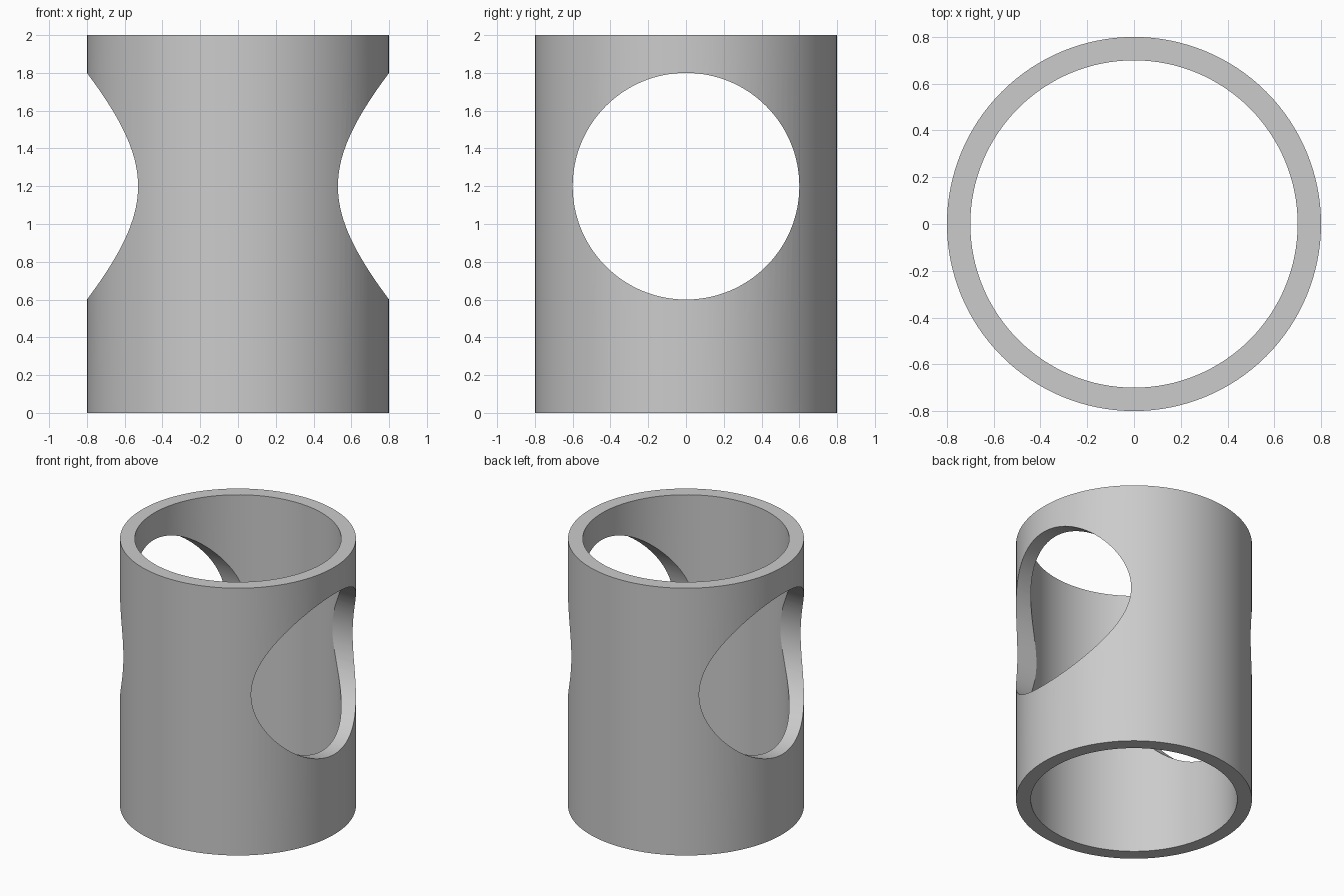
import bpy
import bmesh
from math import pi, radians
from mathutils import Matrix

default = bpy.data.objects.get("Cube")
if default:
    bpy.data.objects.remove(default, do_unlink=True)

HEIGHT, OUTER, INNER = 2.0, 0.8, 0.7
HOLE_RADIUS, HOLE_HEIGHT = 0.6, 1.2
SIDES = 128

grey = bpy.data.materials.new("plain grey")
grey.use_nodes = True
colour = (0.6, 0.6, 0.6, 1)
grey.diffuse_color = colour
grey.node_tree.nodes["Principled BSDF"].inputs["Base Color"].default_value = colour


def add_object(name, bm):
    bmesh.ops.recalc_face_normals(bm, faces=bm.faces)
    mesh = bpy.data.meshes.new(name)
    bm.to_mesh(mesh)
    bm.free()
    mesh.materials.append(grey)
    obj = bpy.data.objects.new(name, mesh)
    bpy.context.collection.objects.link(obj)
    return obj


# Tube wall: a rectangular section spun around the vertical axis
bm = bmesh.new()
section = [(INNER, 0), (OUTER, 0), (OUTER, HEIGHT), (INNER, HEIGHT)]
verts = [bm.verts.new((x, 0, z)) for x, z in section]
edges = [bm.edges.new((verts[i - 1], verts[i])) for i in range(len(verts))]
bmesh.ops.spin(bm, geom=verts + edges, axis=(0, 0, 1), cent=(0, 0, 0),
               angle=2 * pi, steps=SIDES, use_merge=True)
bmesh.ops.remove_doubles(bm, verts=bm.verts, dist=1e-4)
tube = add_object("tube", bm)

# Round cross bore from side to side
bm = bmesh.new()
bmesh.ops.create_cone(bm, cap_ends=True, segments=SIDES, radius1=HOLE_RADIUS,
                      radius2=HOLE_RADIUS, depth=2 * HEIGHT,
                      matrix=Matrix.Translation((0, 0, HOLE_HEIGHT))
                      @ Matrix.Rotation(pi / 2, 4, "Y"))
cutter = add_object("side_hole_cutter", bm)
cutter.hide_render = True

cut = tube.modifiers.new("side holes", "BOOLEAN")
cut.operation = "DIFFERENCE"
cut.solver = "EXACT"
cut.object = cutter

bpy.ops.object.select_all(action="DESELECT")
tube.select_set(True)
bpy.context.view_layer.objects.active = tube
bpy.ops.object.modifier_apply(modifier=cut.name)
bpy.data.objects.remove(cutter, do_unlink=True)
bpy.ops.object.shade_smooth_by_angle(angle=radians(30))
